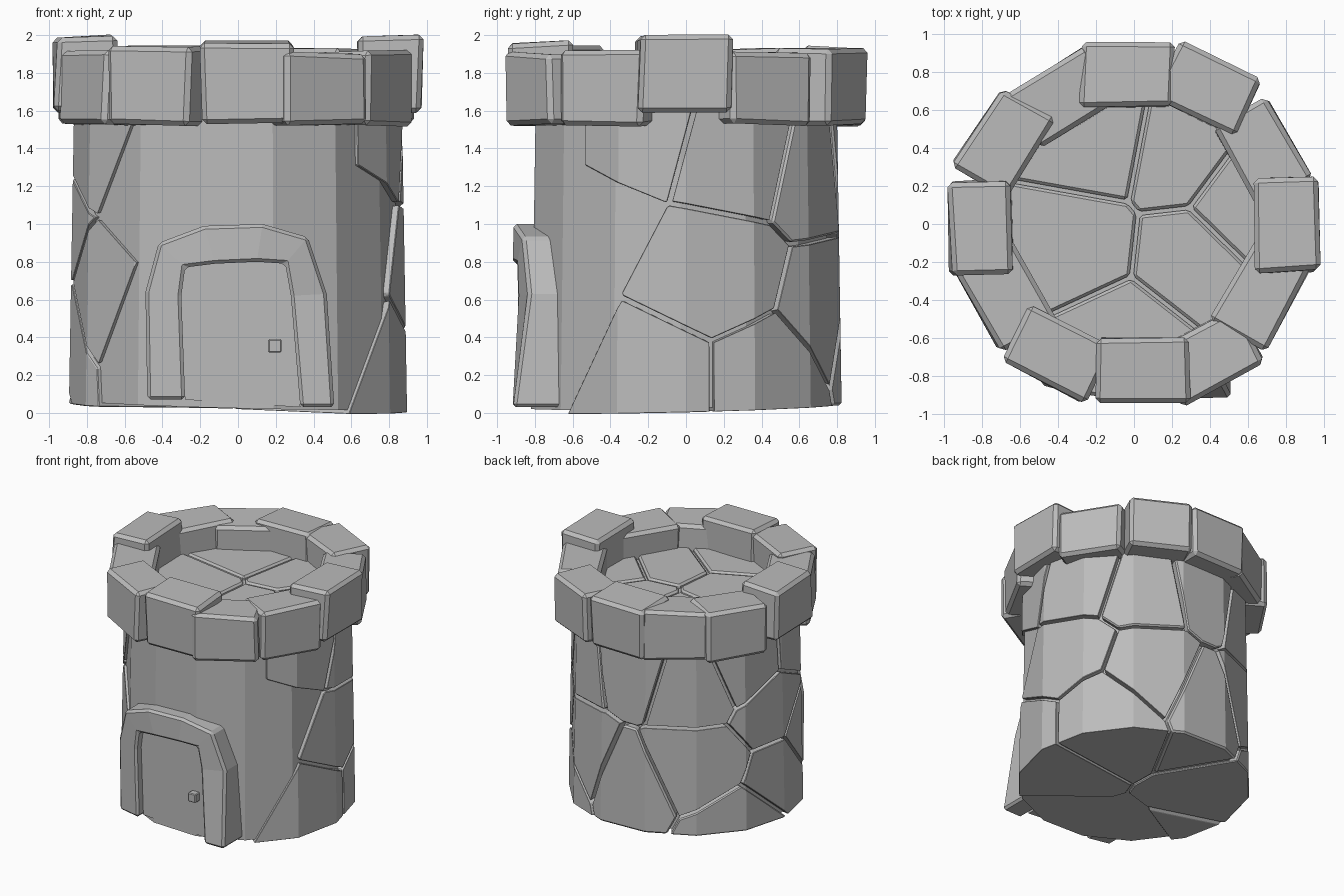
import bpy, bmesh, math, random
from mathutils import Vector, Matrix

random.seed(4)
if "Cube" in bpy.data.objects:
    bpy.data.objects.remove(bpy.data.objects["Cube"], do_unlink=True)

stone_grey = bpy.data.materials.new("stone_grey")
stone_grey.use_nodes = True
GREY = (0.5, 0.5, 0.5, 1)
stone_grey.diffuse_color = GREY
stone_grey.node_tree.nodes["Principled BSDF"].inputs["Base Color"].default_value = GREY


def finish(name, bm, bevel=0.0):
    """Turn a bmesh into a flat-shaded object with chipped edges."""
    bmesh.ops.recalc_face_normals(bm, faces=bm.faces[:])
    mesh = bpy.data.meshes.new(name)
    bm.to_mesh(mesh)
    bm.free()
    mesh.materials.append(stone_grey)
    obj = bpy.data.objects.new(name, mesh)
    bpy.context.collection.objects.link(obj)
    if bevel:
        mod = obj.modifiers.new("chipped_edges", "BEVEL")
        mod.width = bevel
        mod.segments = 1
        mod.limit_method = "ANGLE"
        mod.angle_limit = math.radians(35)


def drum(rx, ry, z0, z1, y=0.0, sides=14):
    """Faceted elliptical drum with a flat side to the front and a sloping foot."""
    bm = bmesh.new()
    bmesh.ops.create_cone(bm, cap_ends=True, segments=sides, radius1=1, radius2=0.97, depth=1)
    bm.transform(Matrix.Rotation(math.pi / sides, 4, "Z"))
    for v in bm.verts:
        low = v.co.z < 0
        v.co = Vector((v.co.x * rx, v.co.y * ry + y, z0 if low else z1))
        if low and z0 < 0.5:
            v.co.z += 0.025 * (v.co.y - v.co.x)
    return bm


def polar(degrees, radius, z):
    a = math.radians(degrees)
    return Vector((radius * math.cos(a), radius * math.sin(a), z))


def fracture(name, seeds, voids, shape, gap, bevel):
    """Split a drum into irregular stones, leaving out the void cells."""
    for i, seed in enumerate(seeds):
        bm = drum(*shape)
        for other in seeds + voids:
            if other is seed:
                continue
            n = (other - seed).normalized()
            bmesh.ops.bisect_plane(bm, geom=bm.verts[:] + bm.edges[:] + bm.faces[:],
                                   plane_co=(seed + other) / 2 - n * gap / 2,
                                   plane_no=n, clear_outer=True)
            rim = [e for e in bm.edges if e.is_boundary]
            if rim:
                bmesh.ops.holes_fill(bm, edges=rim, sides=0)
        finish(f"{name}_{i + 1}", bm, bevel)


# Inner wall, visible in the joints and as the plain front
finish("inner_wall", drum(0.85, 0.81, 0.045, 1.62, -0.03))

# Wall stones: angle and height of each
WALL = [(10, 0.72), (22, 1.38), (338, 1.5), (346, 0.2), (32, 0.2), (55, 1.28), (62, 0.55),
        (93, 1.35), (92, 0.42), (128, 1.25), (130, 0.6), (159, 1.38), (155, 0.1),
        (178, 0.98), (180, 0.4), (197, 1.4), (205, 0.65)]
FRONT = [(240, 0.45), (240, 1.15), (270, 0.6), (270, 1.2), (305, 0.45), (318, 1.0), (300, 1.5)]
fracture("wall_stone", [polar(a, 0.6, z) for a, z in WALL],
         [polar(a, 0.6, z) for a, z in FRONT], (0.895, 0.845, 0.025, 1.6), 0.025, 0.025)

# Paved floor on top
PAVING = [(115, 0.45), (55, 0.4), (10, 0.55), (330, 0.33), (200, 0.3), (265, 0.6)]
fracture("floor_stone", [polar(a, r, 0) for a, r in PAVING], [],
         (0.74, 0.74, 1.5, 1.72), 0.02, 0.015)
finish("floor_bed", drum(0.72, 0.72, 1.5, 1.69))

# Battlement ring: angle, facing, bottom, top and outer distance of each block
RING = [(0, 1, 1.6, 2.0, 0.97), (29, 29, 1.53, 1.92, 0.935), (62, 64, 1.53, 1.94, 0.98),
        (92, 90, 1.53, 1.94, 0.95), (120, 121, 1.53, 1.92, 0.935), (148, 148, 1.53, 1.93, 0.975),
        (181, 181, 1.6, 2.0, 0.97), (209, 209, 1.53, 1.92, 0.94), (240, 244, 1.53, 1.95, 0.965),
        (273, 270, 1.54, 1.97, 0.935), (299, 298, 1.53, 1.91, 0.965), (331, 330, 1.53, 1.92, 0.93)]
for i, (angle, facing, low, high, reach) in enumerate(RING):
    bm = bmesh.new()
    bmesh.ops.create_cube(bm, size=1)
    for v in bm.verts:
        v.co = Vector((v.co.x * 0.33, v.co.y * 0.49, v.co.z * (high - low)))
        v.co += Vector([random.uniform(-0.012, 0.012) for _ in range(3)])
    place = Matrix.Translation(polar(angle, reach, (low + high) / 2 - 0.005))
    place @= Matrix.Rotation(math.radians(facing), 4, "Z")
    place @= Matrix.Translation((-0.165, 0, 0))
    bm.transform(place)
    finish(f"battlement_{i + 1}", bm, 0.025)

# Door arch: matching outer and inner outlines, bowed to follow the wall
OUTER = [(-0.48, 0.07), (-0.49, 0.64), (-0.42, 0.9), (-0.18, 0.99),
         (0.13, 1.0), (0.37, 0.93), (0.47, 0.63), (0.51, 0.03)]
INNER = [(-0.28, 0.07), (-0.3, 0.62), (-0.28, 0.77), (-0.12, 0.79),
         (0.1, 0.8), (0.25, 0.79), (0.28, 0.62), (0.33, 0.03)]


def arch_front(x, z):
    """The left leg hugs the wall; the right leg leans out at its foot."""
    bow = 0.3 if x < 0 else 0.4 * min(z / 0.65, 1)
    return -0.92 + bow * x * x


bm = bmesh.new()
loops = []
for (ox, oz), (ix, iz) in zip(OUTER, INNER):
    corners = [(ox, arch_front(ox, oz), oz), (ix, arch_front(ix, iz), iz),
               (ix, -0.68, iz), (ox, -0.64, oz)]
    loops.append([bm.verts.new(c) for c in corners])
for a, b in zip(loops, loops[1:]):
    for k in range(4):
        m = (k + 1) % 4
        bm.faces.new((a[k], a[m], b[m], b[k]))
bm.faces.new(loops[0])
bm.faces.new(loops[-1])
finish("door_arch", bm, 0.018)

# Door panel
bm = bmesh.new()
panel = bm.faces.new([bm.verts.new((x, -0.7, z)) for x, z in INNER])
pushed = bmesh.ops.extrude_face_region(bm, geom=[panel])["geom"]
bmesh.ops.translate(bm, vec=(0, -0.125, 0),
                    verts=[g for g in pushed if isinstance(g, bmesh.types.BMVert)])
finish("door_panel", bm)

# Door handle
bm = bmesh.new()
bmesh.ops.create_cube(bm, size=0.07)
bmesh.ops.translate(bm, vec=(0.195, -0.845, 0.355), verts=bm.verts[:])
finish("door_handle", bm, 0.006)
